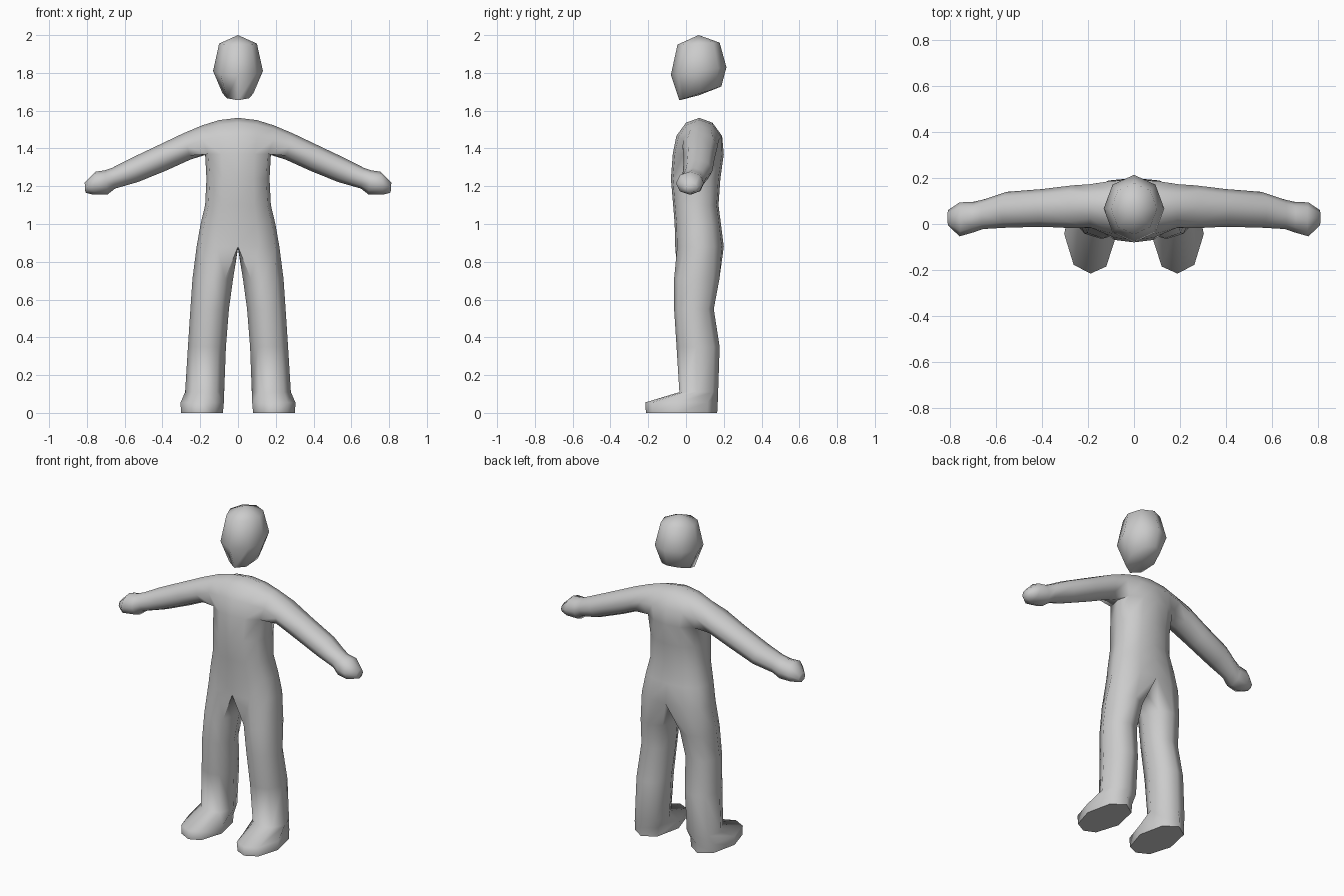
import bpy, bmesh, math

if "Cube" in bpy.data.objects:
    bpy.data.objects.remove(bpy.data.objects["Cube"])

grey = bpy.data.materials.new("plain grey")
grey.use_nodes = True
COLOUR = (0.6, 0.6, 0.6, 1)
grey.diffuse_color = COLOUR
grey.node_tree.nodes["Principled BSDF"].inputs["Base Color"].default_value = COLOUR


def lerp(a, b, t):
    return a + (b - a) * t


def bridge(bm, a, b, closed=True):
    """Join two rows of vertices with quads."""
    n = len(a)
    for i in range(n if closed else n - 1):
        j = (i + 1) % n
        bm.faces.new((a[i], a[j], b[j], b[i]))


def finish(bm, name, mirrored=False):
    bmesh.ops.recalc_face_normals(bm, faces=bm.faces)
    mesh = bpy.data.meshes.new(name)
    bm.to_mesh(mesh)
    bm.free()
    obj = bpy.data.objects.new(name, mesh)
    bpy.context.collection.objects.link(obj)
    mesh.materials.append(grey)
    bpy.ops.object.select_all(action="DESELECT")
    obj.select_set(True)
    bpy.context.view_layer.objects.active = obj
    bpy.ops.object.shade_smooth_by_angle(angle=math.radians(75))
    if mirrored:
        mod = obj.modifiers.new("mirror", "MIRROR")
        mod.use_clip = True
        mod.merge_threshold = 0.001
    return obj


# Body: the left half as one skin, mirrored across the middle
bm = bmesh.new()

# Leg rings run front inner, front, front outer, side, back outer, back, back inner, inside
LEG_X = (0.2, 0.5, 0.82, 1, 0.85, 0.5, 0.15, 0)
LEG_Y = (0.08, 0, 0.1, 0.45, 0.86, 1, 0.86, 0.45)
HIP_X = (0, 0.5, 0.9, 1, 0.9, 0.5, 0)
HIP_Y = (0, 0.04, 0.2, 0.5, 0.8, 0.96, 1)


def ring(fx, fy, z, x0, x1, y0, y1):
    return [bm.verts.new((lerp(x0, x1, a), lerp(y0, y1, b), z)) for a, b in zip(fx, fy)]


# Foot and leg: height, inner and outer x, front and back y
legs = [ring(LEG_X, LEG_Y, *row) for row in (
    (0, 0.08, 0.302, -0.212, 0.165),
    (0.055, 0.075, 0.304, -0.216, 0.168),
    (0.11, 0.073, 0.28, -0.035, 0.17),
    (0.35, 0.064, 0.265, -0.05, 0.178),
    (0.55, 0.048, 0.252, -0.063, 0.147),
    (0.71, 0.026, 0.241, -0.063, 0.177))]
for low, high in zip(legs, legs[1:]):
    bridge(bm, low, high)
bm.faces.new(legs[0])

# Hips to chest: height, half width, front and back y
torso = [ring(HIP_X, HIP_Y, z, 0, w, y0, y1) for z, w, y0, y1 in (
    (0.88, 0.219, -0.057, 0.2),
    (1.0, 0.198, -0.06, 0.185),
    (1.1, 0.174, -0.068, 0.172),
    (1.24, 0.167, -0.08, 0.182),
    (1.37, 0.174, -0.07, 0.2))]
crotch = bm.verts.new((0, 0.07, 0.87))
bridge(bm, legs[-1], torso[0] + [crotch])
for low, high in zip(torso, torso[1:]):
    bridge(bm, low, high, closed=False)

# Shoulders: arches over the chest from front to back
chest = torso[-1]
arches = []
for i, (x, top, y0, y1) in enumerate((
        (0, 1.562, -0.07, 0.21), (0.1, 1.55, -0.058, 0.205), (0.19, 1.522, -0.03, 0.188))):
    arch = [chest[i]]
    for k in range(1, 6):
        t = math.pi * k / 6
        arch.append(bm.verts.new((x, lerp(y0, y1, 0.5 - 0.5 * math.cos(t)),
                                  lerp(1.37, top, math.sin(t)))))
    arches.append(arch + [chest[6 - i]])
for a, b in zip(arches, arches[1:]):
    bridge(bm, a, b, closed=False)

# Arm and fist: top x and z, bottom x and z, front and back y
last = arches[-1] + [chest[3]]
for xt, zt, xb, zb, y0, y1 in (
        (0.29, 1.48, 0.25, 1.342, -0.018, 0.168),
        (0.42, 1.418, 0.38, 1.283, -0.012, 0.152),
        (0.58, 1.342, 0.53, 1.222, -0.016, 0.14),
        (0.665, 1.298, 0.65, 1.188, -0.022, 0.106),
        (0.705, 1.284, 0.69, 1.157, -0.036, 0.097),
        (0.755, 1.277, 0.765, 1.155, -0.054, 0.094),
        (0.812, 1.22, 0.808, 1.166, -0.005, 0.06)):
    row = []
    for k in range(8):
        t = math.radians(225 - 45 * k)
        up = 0.5 + 0.5 * math.sin(t)
        row.append(bm.verts.new((lerp(xb, xt, up), lerp(y0, y1, 0.5 + 0.5 * math.cos(t)),
                                 lerp(zb, zt, up))))
    bridge(bm, last, row)
    last = row
bm.faces.new(last)
finish(bm, "body", mirrored=True)

# Head: tilted eight-sided rings from jaw to crown
bm = bmesh.new()
last = None
for zf, zb, w, y0, y1 in (
        (1.655, 1.728, 0.082, -0.035, 0.187),
        (1.79, 1.83, 0.132, -0.08, 0.214),
        (1.95, 1.96, 0.1, -0.045, 0.178)):
    row = []
    for k in range(8):
        t = math.tau * k / 8
        back = 0.5 - 0.5 * math.cos(t)
        row.append(bm.verts.new((w * math.sin(t), lerp(y0, y1, back), lerp(zf, zb, back))))
    if last:
        bridge(bm, last, row)
    else:
        chin = row
    last = row
for row, tip in ((chin, (0, 0.07, 1.682)), (last, (0, 0.067, 2.0))):
    pole = bm.verts.new(tip)
    for k in range(8):
        bm.faces.new((row[k], row[(k + 1) % 8], pole))
finish(bm, "head")
